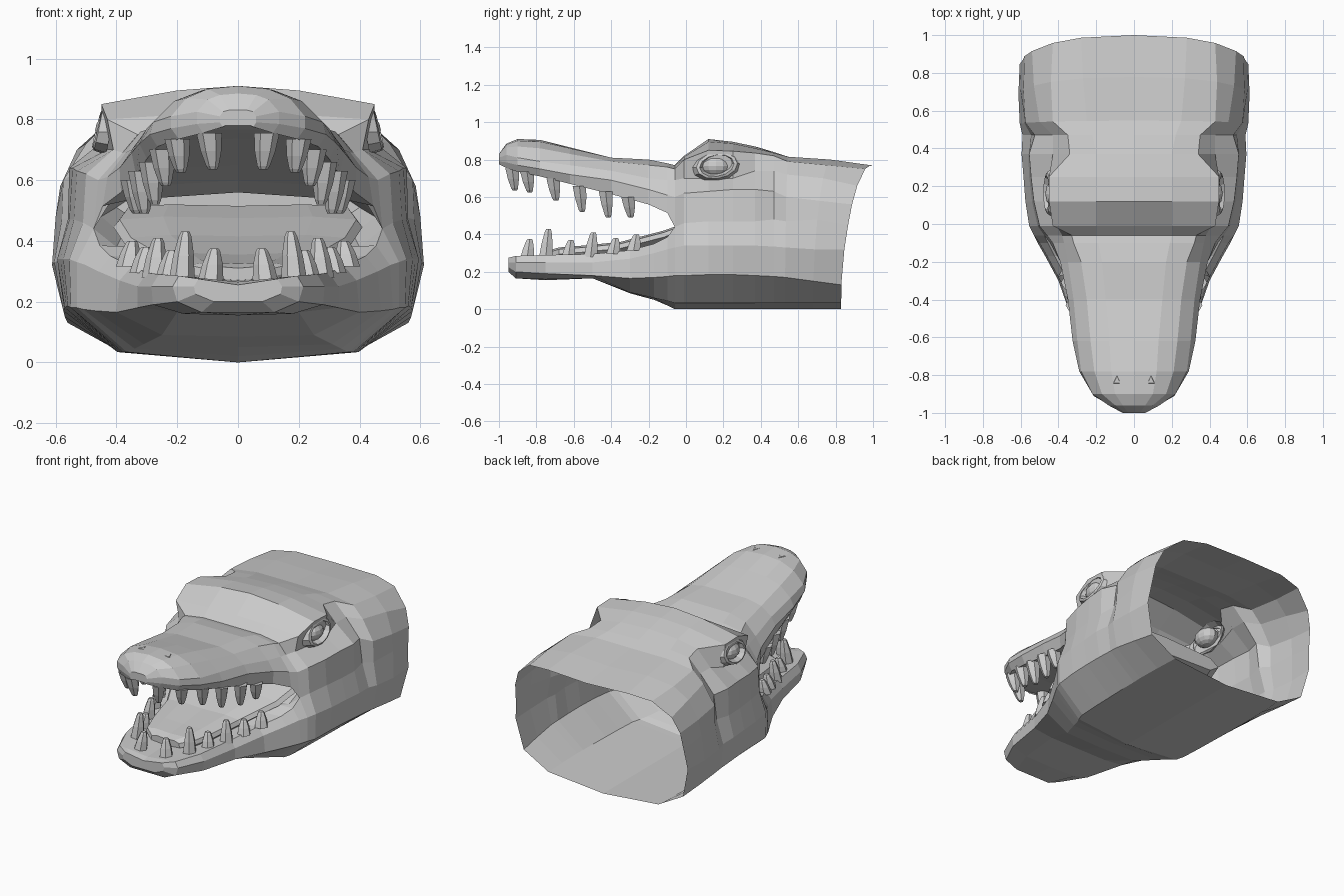
import bpy, bmesh, math
from mathutils import Matrix


def finish(name, bm):
    """Turn half of a part into an object mirrored in x."""
    bmesh.ops.remove_doubles(bm, verts=bm.verts, dist=0.0005)
    bmesh.ops.recalc_face_normals(bm, faces=bm.faces)
    me = bpy.data.meshes.new(name)
    bm.to_mesh(me)
    bm.free()
    ob = bpy.data.objects.new(name, me)
    bpy.context.collection.objects.link(ob)
    mod = ob.modifiers.new("mirror", 'MIRROR')
    mod.use_clip = True
    mod.merge_threshold = 0.002
    return ob


def loft(name, rows, cap_start=False, cap_end=False):
    """Skin half cross-sections (lists of 3D points) and mirror them in x."""
    bm = bmesh.new()
    vs = [[bm.verts.new(p) for p in r] for r in rows]
    for a, b in zip(vs, vs[1:]):
        for i in range(len(a) - 1):
            bm.faces.new((a[i], a[i + 1], b[i + 1], b[i]))
    if cap_start:
        bm.faces.new(vs[0])
    if cap_end:
        bm.faces.new(vs[-1])
    return finish(name, bm)


def pairs(flat):
    return list(zip(flat[::2], flat[1::2]))


def at(y, pts):
    return [(x, y, z) for x, z in pts]


# Skull shell: y, top z, then (x, z) from the crown down to the jaw edge
skull = [
    [-.06, .77, .20, .77, .33, .75, .38, .69, .46, .60, .475, .44, .53, .33, .53, .18],
    [-.01, .82, .20, .815, .43, .80, .41, .70, .50, .62, .51, .46, .555, .34, .55, .18],
    [.12, .91, .20, .895, .45, .85, .43, .70, .53, .63, .54, .47, .575, .34, .56, .185],
    [.25, .895, .20, .885, .45, .845, .44, .70, .545, .64, .555, .47, .585, .34, .565, .185],
    [.37, .87, .20, .86, .34, .835, .43, .74, .555, .64, .56, .47, .595, .34, .57, .18],
    [.47, .84, .22, .835, .35, .82, .43, .74, .525, .63, .545, .48, .59, .335, .572, .175],
    [.53, .815, .25, .815, .43, .79, .50, .72, .575, .60, .58, .47, .605, .33, .575, .17],
    [.68, .79, .27, .80, .44, .77, .53, .70, .585, .58, .60, .48, .612, .32, .57, .15],
    [.83, .765, .28, .77, .43, .75, .54, .66, .58, .56, .59, .45, .605, .32, .56, .13],
]
rows = []
for r in skull:
    y, pts = r[0], [(0, r[1])] + pairs(r[2:])
    pts += [(pts[-1][0] * .69, .034), (0, 0)]
    t = max(0, (y - .5) / .33)
    rows.append([(x, y + t * (.17 - .2 * x * x) * (max(0, z - .12) / .645) ** 1.5, z) for x, z in pts])
loft("skull_shell", rows)
front = rows[0]

# Upper snout: top, sides and palate
snout = [
    [-1.0, .83, .03, .83, .05, .825, .06, .81, .06, .79, .05, .775],
    [-.96, .885, .06, .88, .10, .865, .135, .825, .135, .785, .115, .755],
    [-.90, .91, .10, .90, .17, .87, .22, .81, .22, .77, .195, .735],
    [-.78, .905, .12, .895, .21, .86, .28, .79, .29, .75, .265, .71],
    [-.62, .865, .13, .86, .23, .83, .30, .77, .325, .72, .30, .67],
    [-.40, .81, .15, .81, .25, .79, .32, .74, .35, .69, .335, .615],
    [-.20, .80, .17, .80, .28, .77, .35, .70, .39, .64, .385, .56],
    [-.10, .78, .19, .78, .32, .76, .37, .69, .43, .61, .445, .515],
]
rows = []
for r in snout:
    pts = [(0, r[1])] + pairs(r[2:])
    x, z = pts[-1]
    rows.append(at(r[0], pts + [(x * .8, z + .02 * min(1, x / .2)), (0, z + .1 * x)]))
rows.append(front[:6] + at(-.06, [(.40, .56), (0, .60)]))
loft("upper_snout", rows, cap_start=True)

# Lower jaw: lip, side, lower edge, underside and gum shelf
jaw = [
    [-.95, .20, .13, .275, .145, .25, .14, .225, .08, .20],
    [-.91, .165, .195, .285, .215, .25, .20, .20, .12, .165],
    [-.75, .155, .26, .29, .285, .25, .28, .19, .18, .16],
    [-.50, .165, .30, .295, .33, .25, .33, .18, .20, .165],
    [-.30, .085, .35, .315, .39, .27, .40, .165, .25, .09],
    [-.17, .05, .42, .35, .46, .30, .47, .17, .31, .06],
    [-.10, .02, .455, .385, .50, .32, .51, .175, .34, .045],
]
rows = []
for r in jaw:
    pts = pairs(r[2:])
    x, z = pts[0]
    rows.append(at(r[0], [(0, z - .02), (x * .75, z - .005)] + pts + [(0, r[1])]))
rows.append(at(-.06, [(0, .36), (.40, .38)]) + front[5:])
loft("lower_jaw", rows, cap_start=True)

# Throat pocket closing the mouth inside the skull
loft("throat_lining", [
    at(-.06, [(0, .60), (.40, .56), (.475, .44), (.40, .38), (0, .36)]),
    at(.10, [(0, .58), (.38, .56), (.45, .48), (.38, .42), (0, .42)]),
    at(.28, [(0, .565), (.34, .55), (.40, .51), (.34, .47), (0, .46)]),
], cap_end=True)

# Tongue: flat slab rising towards the throat
tongue = [(-.73, .10, .315), (-.68, .17, .33), (-.55, .215, .34), (-.35, .26, .36),
          (-.12, .37, .42), (.05, .41, .48), (.2, .38, .52)]
loft("tongue", [at(y, [(0, z - .005), (w * .6, z), (w * .95, z - .01), (w, z - .035),
                       (w * .9, z - .06), (0, z - .06)]) for y, w, z in tongue],
     cap_start=True, cap_end=True)


# Teeth: six-sided tapered pegs with a blunt tip
def teeth(name, specs, direction):
    bm = bmesh.new()
    for x, y, z, h in specs:
        rings = []
        for f, rad in ((0, .042), (.5, .034), (.9, .021), (1, .014)):
            rings.append([bm.verts.new((x + rad * math.cos(a) - .012 * f,
                                        y + rad * math.sin(a) + .015 * f,
                                        z + direction * h * f))
                          for a in [k * math.pi / 3 for k in range(6)]])
        for a, b in zip(rings, rings[1:]):
            for i in range(6):
                bm.faces.new((a[i], a[(i + 1) % 6], b[(i + 1) % 6], b[i]))
        bm.faces.new(rings[0])
        bm.faces.new(rings[-1])
    finish(name, bm)


teeth("upper_teeth", [(.095, -.93, .755, .12), (.20, -.85, .735, .11), (.25, -.71, .70, .12),
                      (.285, -.57, .66, .14), (.32, -.43, .63, .14), (.345, -.31, .60, .11)], -1)
teeth("lower_teeth", [(.09, -.85, .27, .105), (.185, -.75, .275, .155), (.23, -.63, .275, .095),
                      (.275, -.51, .28, .13), (.315, -.39, .295, .085), (.36, -.28, .315, .085)], 1)

# Eyes: low-poly ball with an almond rim around it
bm = bmesh.new()
bmesh.ops.create_uvsphere(bm, u_segments=12, v_segments=8, radius=1,
                          matrix=Matrix.Translation((.41, .16, .765)) @ Matrix.Diagonal((.06, .08, .055, 1)))
finish("eyeballs", bm)

bm = bmesh.new()
lid = []
for k in range(12):
    a = k * math.pi / 6
    c, s = math.cos(a), math.sin(a)
    lid.append([bm.verts.new((x - .015 * s, .165 + ry * c, .768 + rz * s + .01 * c))
                for x, ry, rz in ((.42, .135, .085), (.46, .11, .07), (.465, .092, .058), (.43, .075, .045))])
for k in range(12):
    a, b = lid[k], lid[(k + 1) % 12]
    for i in range(3):
        bm.faces.new((a[i], a[i + 1], b[i + 1], b[i]))
finish("eyelids", bm)

# Nostrils: small wedges almost flush with the snout tip
bm = bmesh.new()
bmesh.ops.create_cone(bm, segments=3, radius1=.045, radius2=.025, depth=.02, cap_ends=True,
                      matrix=Matrix.Translation((.09, -.83, .892)) @ Matrix.Diagonal((.8, 1, 1, 1)))
finish("nostrils", bm)
